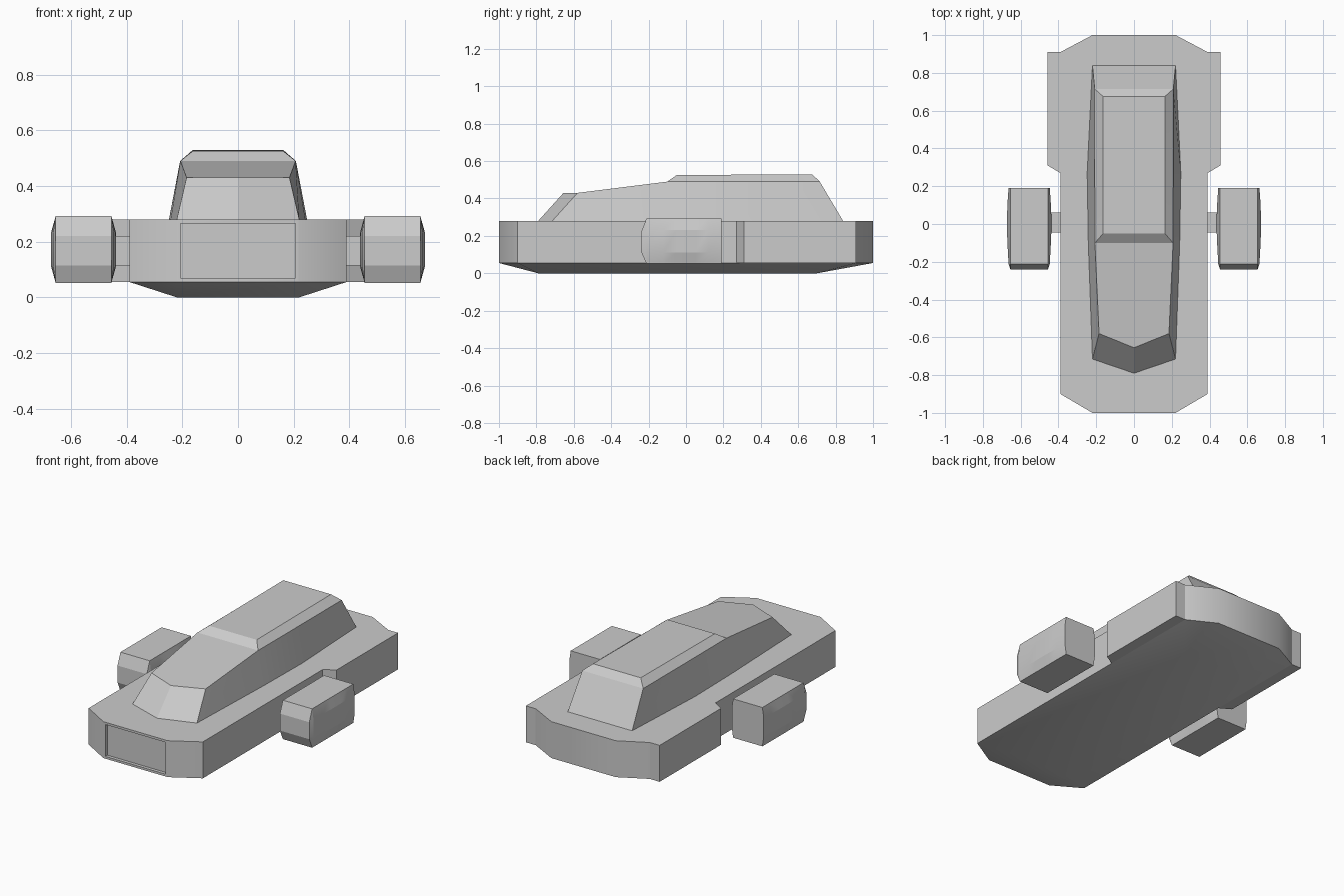
import bpy, bmesh

if "Cube" in bpy.data.objects:
    bpy.data.objects.remove(bpy.data.objects["Cube"])


def finish(name, bm, mirror=False, smooth=None):
    """Turn a bmesh into a named object, optionally mirrored in x and smoothed by angle."""
    bmesh.ops.recalc_face_normals(bm, faces=bm.faces[:])
    me = bpy.data.meshes.new(name)
    bm.to_mesh(me)
    bm.free()
    ob = bpy.data.objects.new(name, me)
    bpy.context.collection.objects.link(ob)
    if mirror:
        ob.modifiers.new("Mirror", 'MIRROR')
    if smooth:
        bpy.ops.object.select_all(action='DESELECT')
        ob.select_set(True)
        bpy.context.view_layer.objects.active = ob
        bpy.ops.object.shade_smooth_by_angle(angle=smooth)
    return ob


def ring(bm, pts):
    return [bm.verts.new(p) for p in pts]


def bridge(bm, a, b):
    n = len(a)
    for i in range(n):
        j = (i + 1) % n
        bm.faces.new((a[i], a[j], b[j], b[i]))


def prism(bm, outline, z0, z1):
    low = ring(bm, [(x, y, z0) for x, y in outline])
    high = ring(bm, [(x, y, z1) for x, y in outline])
    bridge(bm, low, high)
    bm.faces.new(low)
    bm.faces.new(high)


# Hull: eight-sided slab with a shallow keel, wrapped as a convex shape
bm = bmesh.new()
for s in (-1, 1):
    for x, y in ((.22, -1), (.39, -.9), (.39, .91), (.22, 1)):
        for z in (.055, .28):
            bm.verts.new((s * x, y, z))
    for y in (-.79, .7):
        bm.verts.new((s * .22, y, 0))
bmesh.ops.convex_hull(bm, input=bm.verts[:])
bmesh.ops.dissolve_limit(bm, angle_limit=.02, verts=bm.verts[:], edges=bm.edges[:])
# Recessed nose panel
bmesh.ops.recalc_face_normals(bm, faces=bm.faces[:])
nose = [f for f in bm.faces if f.normal.y < -.99]
bmesh.ops.inset_region(bm, faces=nose, thickness=.02)
low = bmesh.ops.extrude_face_region(bm, geom=nose)
bmesh.ops.delete(bm, geom=nose, context='FACES_ONLY')
bmesh.ops.translate(bm, vec=(0, .02, 0),
                    verts=[v for v in low["geom"] if isinstance(v, bmesh.types.BMVert)])
finish("hull", bm, smooth=.56)

# Rear side sponsons that widen the hull
bm = bmesh.new()
prism(bm, [(.39, .27), (.457, .31), (.457, .91), (.39, .91)], .055, .28)
finish("rear_sponson", bm, mirror=True)

# Canopy: base outline lofted to a shoulder line, right half mirrored into a closed ring
base = [(0, -.79, .28), (.22, -.715, .28), (.242, -.1, .28), (.248, .27, .28), (.22, .84, .28)]
shoulder = [(0, -.655, .43), (.185, -.58, .43), (.207, -.1, .49),
            (.208, .27, .49), (.208, .715, .49)]


def both_sides(half):
    return half + [(-x, y, z) for x, y, z in reversed(half[1:])]


bm = bmesh.new()
lo = ring(bm, both_sides(base))
sh = ring(bm, both_sides(shoulder))
bridge(bm, lo, sh)
bm.faces.new((sh[0], sh[1], sh[2], sh[7], sh[8]))  # sloping front deck
# Raised roof with bevelled edges
roof_half = [(.163, -.05, .525), (.163, .27, .527), (.163, .675, .529)]
roof = ring(bm, roof_half + [(-x, y, z) for x, y, z in reversed(roof_half)])
bridge(bm, sh[2:8], roof)
bm.faces.new(roof)
bm.faces.new(lo)
finish("canopy", bm, smooth=.25)

# Side pods: cross-sections along y, sides bulging towards the middle, chamfered front
bm = bmesh.new()
sections = [(-.24, .115, .22, 0), (-.212, .052, .292, .009), (-.12, .052, .292, .014),
            (-.05, .052, .292, .017), (.05, .052, .292, .017),
            (.12, .052, .292, .014), (.19, .052, .292, .009)]
rings = []
for y, zb, zt, b in sections:
    d = (zt - zb) * .25
    xi, xo = .455, .655
    rings.append(ring(bm, [(xi, y, zb), (xo, y, zb), (xo + b, y, zb + d), (xo + b, y, zt - d),
                           (xo, y, zt), (xi, y, zt), (xi - b, y, zt - d), (xi - b, y, zb + d)]))
for a, b in zip(rings, rings[1:]):
    bridge(bm, a, b)
bm.faces.new(rings[0])
bm.faces.new(rings[-1])
finish("side_pod", bm, mirror=True, smooth=.25)

# Struts joining the pods to the hull
bm = bmesh.new()
prism(bm, [(.385, -.045), (.46, -.045), (.46, .06), (.385, .06)], .115, .22)
finish("pod_strut", bm, mirror=True)
